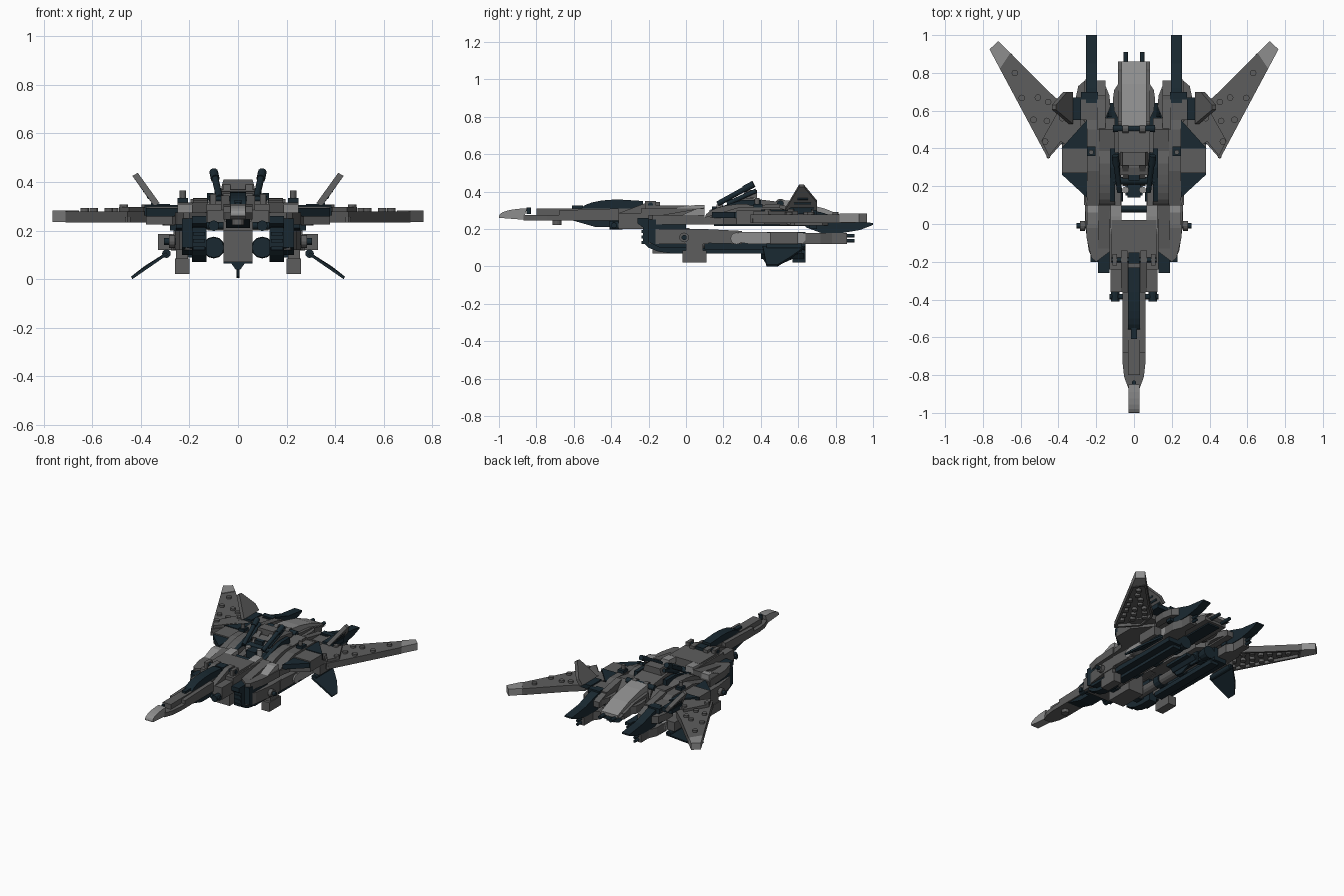
import bpy, bmesh
from math import sin, cos, pi
from mathutils import Vector


def material(name, c):
    m = bpy.data.materials.new(name)
    m.diffuse_color = (*c, 1)
    return m


GREY = material("dark_grey", (0.11, 0.11, 0.11))
LIGHT = material("light_grey", (0.27, 0.27, 0.27))
NAVY = material("navy_black", (0.01, 0.022, 0.031))


def finish(name, bm, mat, mirror):
    bmesh.ops.recalc_face_normals(bm, faces=bm.faces)
    me = bpy.data.meshes.new(name)
    bm.to_mesh(me)
    bm.free()
    me.materials.append(mat)
    ob = bpy.data.objects.new(name, me)
    bpy.context.collection.objects.link(ob)
    if mirror:
        ob.modifiers.new("mirror", 'MIRROR')
    return ob


def slab(name, pts, off, mat=GREY, mirror=True):
    bm = bmesh.new()
    f = bm.faces.new([bm.verts.new(p) for p in pts])
    ext = bmesh.ops.extrude_face_region(bm, geom=[f], use_keep_orig=True)
    bmesh.ops.translate(bm, vec=off, verts=[v for v in ext["geom"] if isinstance(v, bmesh.types.BMVert)])
    return finish(name, bm, mat, mirror)


def side(name, pts, x0, x1, mat=GREY, mirror=True):      # y,z profile
    return slab(name, [(x0, y, z) for y, z in pts], (x1 - x0, 0, 0), mat, mirror)


def plan(name, pts, z0, z1, mat=GREY, mirror=True):      # x,y profile
    return slab(name, [(x, y, z0) for x, y in pts], (0, 0, z1 - z0), mat, mirror)


def front(name, pts, y0, y1, mat=GREY, mirror=True):     # x,z profile
    return slab(name, [(x, y0, z) for x, z in pts], (0, y1 - y0, 0), mat, mirror)


def box(name, x0, x1, y0, y1, z0, z1, mat=GREY, mirror=True):
    return plan(name, [(x0, y0), (x1, y0), (x1, y1), (x0, y1)], z0, z1, mat, mirror)


def mid(name, w, y0, y1, z0, z1, mat=GREY):
    return box(name, -w, w, y0, y1, z0, z1, mat, False)


def rod(name, a, b, r, mat=NAVY, mirror=True, r2=None, n=12):
    a, b = Vector(a), Vector(b)
    bm = bmesh.new()
    bmesh.ops.create_cone(bm, cap_ends=True, segments=n, radius1=r, radius2=r if r2 is None else r2, depth=(b - a).length)
    q = Vector((0, 0, 1)).rotation_difference(b - a)
    for v in bm.verts:
        v.co = q @ v.co + (a + b) / 2
    return finish(name, bm, mat, mirror)


def arc(p, q, n=6):     # quarter ellipse, flat at p and steep at q
    return [(p[0] + (q[0] - p[0]) * sin(t), q[1] + (p[1] - q[1]) * cos(t)) for t in [i * pi / 2 / n for i in range(n + 1)]]


# Nose and cockpit
side("nose_tip", arc((-0.85, 0.31), (-1, 0.27)) + [(-1, 0.26), (-0.87, 0.25)], -0.03, 0.03, LIGHT, False)
plan("nose_body", [(-0.06, -0.36), (0.06, -0.36), (0.06, -0.74), (0.052, -0.81), (0.03, -0.87),
                   (-0.03, -0.87), (-0.052, -0.81), (-0.06, -0.74)], 0.245, 0.275, GREY, False)
side("nose_side", [(-0.36, 0.275), (-0.68, 0.275), (-0.68, 0.30), (-0.36, 0.31)], 0.032, 0.06)
mid("nose_spine", 0.032, -0.8, -0.2, 0.27, 0.31)
rod("nose_pin", (0, -0.84, 0.28), (0, -0.84, 0.315), 0.012, NAVY, False)
side("canopy", arc((-0.36, 0.358), (-0.56, 0.305)) + [(-0.23, 0.305), (-0.23, 0.35)], -0.032, 0.032, NAVY, False)
mid("canopy_latch", 0.015, -0.61, -0.55, 0.30, 0.325, NAVY)
rod("chin_turret", (0, -0.69, 0.255), (0, -0.69, 0.222), 0.025, GREY, False)
side("chin_plate", [(-0.62, 0.25), (-0.36, 0.25), (-0.36, 0.21), (-0.48, 0.21)], -0.05, 0.05, NAVY, False)

# Forward hull and guns
box("neck_side", 0.055, 0.125, -0.36, -0.2, 0.235, 0.285)
side("neck_slope", [(-0.36, 0.285), (-0.2, 0.345), (-0.14, 0.345), (-0.14, 0.285)], 0.035, 0.07)
box("neck_cheek", 0.07, 0.13, -0.24, 0.1, 0.23, 0.31)
rod("nose_gun", (0.1, -0.41, 0.22), (0.1, -0.34, 0.22), 0.022)
rod("nose_gun_mount", (0.06, -0.385, 0.22), (0.13, -0.385, 0.22), 0.015)
mid("hull_front", 0.125, -0.36, -0.1, 0.20, 0.24)
mid("hull_deck", 0.12, -0.2, 0.02, 0.23, 0.325)
mid("deck_hinge", 0.03, -0.21, -0.15, 0.31, 0.345, NAVY)
rod("deck_hinge_bar", (-0.12, -0.19, 0.33), (0.12, -0.19, 0.33), 0.013, NAVY, False)
box("deck_hinge_knuckle", 0.09, 0.115, -0.22, -0.16, 0.3, 0.35)

# Air intakes and shoulders
side("inner_intake", [(-0.26, 0.26), (-0.26, 0.23), (-0.23, 0.21), (-0.23, 0.13), (-0.2, 0.1), (-0.15, 0.08), (-0.08, 0.07),
                      (0.0, 0.07), (0.0, 0.26)], 0.13, 0.19, NAVY)
side("outer_intake", [(-0.2, 0.25), (-0.2, 0.13), (-0.14, 0.1), (0, 0.1), (0, 0.25)], 0.185, 0.23, NAVY)
for k in range(4):
    box("intake_rib", 0.135, 0.185, -0.237, -0.2, 0.12 + k * 0.03, 0.135 + k * 0.03, NAVY)
plan("shoulder_upper", [(0.12, -0.14), (0.2, -0.2), (0.225, -0.18), (0.25, -0.08), (0.26, 0.1), (0.12, 0.1)], 0.225, 0.275)
plan("shoulder_lower", [(0.16, -0.18), (0.215, -0.2), (0.24, -0.14), (0.26, 0.0), (0.26, 0.12), (0.16, 0.12)], 0.12, 0.2)
side("shoulder_light_slope", [(-0.03, 0.27), (0.0, 0.285), (0.06, 0.31), (0.1, 0.31), (0.1, 0.27)], 0.19, 0.25, LIGHT)
side("inner_light_slope", [(-0.1, 0.29), (-0.04, 0.315), (0.04, 0.327), (0.1, 0.33), (0.1, 0.29)], 0.065, 0.125, LIGHT)
side("shoulder_front_slope", [(-0.14, 0.27), (-0.13, 0.275), (0.1, 0.315), (0.1, 0.27)], 0.125, 0.19)
rod("side_axle", (0.22, -0.01, 0.155), (0.305, -0.01, 0.155), 0.014)
rod("side_axle_cap", (0.26, -0.01, 0.155), (0.285, -0.01, 0.155), 0.026, GREY)

# Landing blocks, belly and engines
box("landing_block", 0.2, 0.26, -0.02, 0.11, 0.02, 0.085)
box("landing_leg", 0.205, 0.255, 0.0, 0.09, 0.08, 0.14)
mid("belly_box", 0.06, -0.18, 0.02, 0.07, 0.205)
rod("belly_engine", (0.1, -0.1, 0.13), (0.1, 0.58, 0.13), 0.034, GREY)
for y in (-0.11, 0.12, 0.32, 0.52):
    rod("engine_band", (0.1, y, 0.13), (0.1, y + 0.05, 0.13), 0.042, NAVY)
rod("engine_nozzle", (0.1, 0.57, 0.13), (0.1, 0.64, 0.13), 0.034, NAVY, True, 0.045)
box("keel_rail", 0.13, 0.19, 0.05, 0.62, 0.07, 0.1, NAVY)
mid("belly_bar", 0.06, 0.4, 0.6, 0.065, 0.085, NAVY)
front("keel_wedge", [(-0.032, 0.07), (0.032, 0.07), (0.01, 0.04), (-0.01, 0.04)], 0.4, 0.63, NAVY, False)
side("keel_fin", [(0.4, 0.06), (0.43, 0.01), (0.49, 0.005), (0.57, 0.04), (0.57, 0.02), (0.64, 0.02), (0.64, 0.1), (0.6, 0.1)],
     -0.006, 0.006, NAVY, False)

# Lower side nacelles
box("nacelle_core", 0.14, 0.24, 0.1, 0.64, 0.09, 0.185, NAVY)
side("nacelle_front", [(0.1, 0.125), (0.3, 0.12), (0.3, 0.19), (0.1, 0.2)], 0.2, 0.265)
side("nacelle_panel", [(0.28, 0.13), (0.34, 0.12), (0.62, 0.12), (0.64, 0.14), (0.64, 0.18), (0.28, 0.185)], 0.2, 0.275, LIGHT)
rod("nacelle_disc", (0.2, 0.27, 0.15), (0.275, 0.27, 0.15), 0.032, LIGHT)
box("fin_mount", 0.25, 0.33, 0.45, 0.6, 0.12, 0.185)
rod("fin_hinge", (0.295, 0.43, 0.105), (0.295, 0.62, 0.105), 0.018)
plan("nacelle_tail", [(0.17, 0.6), (0.275, 0.6), (0.275, 0.72), (0.25, 0.78), (0.25, 0.86), (0.2, 0.86), (0.2, 0.76), (0.17, 0.72)],
     0.12, 0.18)
for z in (0.138, 0.164):
    rod("tail_clip", (0.225, 0.85, z), (0.225, 0.9, z), 0.01)
slab("lower_fin", [(0.29, 0.41, 0.1), (0.29, 0.64, 0.1), (0.38, 0.56, 0.043), (0.435, 0.49, 0.0), (0.435, 0.43, 0.0)],
     (0.006, 0, 0.01), NAVY)

# Main deck and wing roots
mid("deck_beam", 0.045, 0.15, 0.8, 0.215, 0.25, NAVY)
plan("main_deck", [(0.07, 0.08), (0.25, 0.08), (0.27, 0.2), (0.38, 0.27), (0.38, 0.42), (0.28, 0.54), (0.28, 0.7), (0.15, 0.7),
                   (0.15, 0.54), (0.1, 0.5), (0.1, 0.36), (0.07, 0.3)], 0.225, 0.262)
box("root_plate", 0.13, 0.38, 0.27, 0.41, 0.262, 0.3)
plan("root_front_corner", [(0.25, 0.14), (0.38, 0.26), (0.38, 0.285), (0.25, 0.285)], 0.258, 0.292, NAVY)
plan("root_rear_corner", [(0.25, 0.4), (0.385, 0.4), (0.25, 0.55)], 0.262, 0.305, NAVY)
side("inner_ridge", arc((0.32, 0.335), (0.1, 0.26)) + [(0.5, 0.335), (0.56, 0.26)], 0.1, 0.185)
side("outer_ridge", [(0.09, 0.26), (0.28, 0.315), (0.5, 0.315), (0.64, 0.26)], 0.185, 0.25)
side("dark_strip", [(0.12, 0.3), (0.3, 0.355), (0.4, 0.355), (0.4, 0.3)], 0.1, 0.128, NAVY)
box("deck_latch", 0.205, 0.25, 0.36, 0.41, 0.3, 0.335, NAVY)
rod("deck_post", (0.227, 0.38, 0.32), (0.227, 0.38, 0.365), 0.013, GREY)

# Rear fairings and tail booms
box("rear_block", 0.15, 0.28, 0.55, 0.68, 0.25, 0.3)
side("rear_slope", [(0.5, 0.33), (0.66, 0.3), (0.76, 0.26), (0.76, 0.22), (0.5, 0.22)], 0.15, 0.195)
plan("rear_inner_cheek", [(0.15, 0.56), (0.15, 0.73), (0.13, 0.68), (0.125, 0.62)], 0.23, 0.27)
plan("rear_cheek", [(0.26, 0.54), (0.305, 0.58), (0.31, 0.66), (0.295, 0.73), (0.26, 0.76)], 0.22, 0.27)
side("boom", [(0.64, 0.305), (0.72, 0.29), (0.85, 0.25), (1.0, 0.232), (1.0, 0.222),
              (0.93, 0.195), (0.84, 0.18), (0.72, 0.18), (0.64, 0.21)], 0.195, 0.255, NAVY)
box("boom_collar", 0.19, 0.28, 0.66, 0.7, 0.2, 0.305, NAVY)
mid("rear_spine_base", 0.085, 0.53, 0.82, 0.225, 0.265)
side("rear_spine", [(0.52, 0.26), (0.52, 0.355), (0.6, 0.345), (0.74, 0.31), (0.86, 0.262), (0.86, 0.24)], -0.065, 0.065, LIGHT, False)
side("rear_spine_side", [(0.54, 0.25), (0.54, 0.31), (0.7, 0.295), (0.86, 0.25)], 0.065, 0.085)
rod("rear_pin", (0.043, 0.83, 0.24), (0.043, 0.91, 0.24), 0.012)
plan("rear_inner_curve", [(0.085, 0.56), (0.105, 0.6), (0.112, 0.66), (0.105, 0.71), (0.085, 0.74)], 0.23, 0.285)

# Dorsal tower and raised cannons
side("tower", [(0.3, 0.26), (0.26, 0.36), (0.3, 0.37), (0.5, 0.345), (0.53, 0.26)], -0.085, 0.085, GREY, False)
front("tower_roof", [(-0.072, 0.365), (0.072, 0.365), (0.06, 0.41), (-0.06, 0.41)], 0.31, 0.38, GREY, False)
side("tower_front_slope", [(0.2, 0.3), (0.31, 0.39), (0.36, 0.39), (0.36, 0.3)], 0.03, 0.062)
mid("tower_face", 0.03, 0.23, 0.34, 0.29, 0.36, NAVY)
rod("tower_axle", (-0.11, 0.23, 0.315), (0.11, 0.23, 0.315), 0.02, NAVY, False)
mid("tower_clamp", 0.035, 0.14, 0.21, 0.25, 0.32, NAVY)
rod("tower_link", (-0.08, 0.08, 0.285), (0.08, 0.08, 0.285), 0.018, NAVY, False)
rod("tower_knob", (0.045, 0.18, 0.29), (0.045, 0.18, 0.33), 0.018, LIGHT)
rod("rear_axle", (-0.11, 0.505, 0.335), (0.11, 0.505, 0.335), 0.018, NAVY, False)
rod("rear_axle_knuckle", (0.03, 0.505, 0.335), (0.06, 0.505, 0.335), 0.027, GREY)
rod("cannon", (0.076, 0.17, 0.335), (0.1, 0.36, 0.44), 0.014)
rod("cannon_lower", (0.082, 0.22, 0.335), (0.09, 0.375, 0.405), 0.012)
rod("cannon_tip", (0.094, 0.31, 0.413), (0.1, 0.362, 0.441), 0.018)

# Swept wings: top plate, hollow underside rim, tubes and studs
plan("wing_hinge_block", [(0.28, 0.5), (0.36, 0.42), (0.43, 0.46), (0.36, 0.58), (0.28, 0.58)], 0.245, 0.295)
wing = [(0.455, 0.345), (0.71, 0.822), (0.655, 0.905), (0.45, 0.70), (0.36, 0.62), (0.335, 0.48)]
plan("wing_plate", wing, 0.254, 0.278)
plan("wing_tip", [(0.71, 0.822), (0.765, 0.925), (0.718, 0.968), (0.655, 0.905)], 0.235, 0.282, LIGHT)
plan("wing_root_plate", [(0.45, 0.36), (0.49, 0.44), (0.40, 0.6), (0.345, 0.49)], 0.276, 0.297)
for a, b in zip(wing, wing[1:] + wing[:1]):
    d = (Vector(b) - Vector(a)).normalized()
    n = Vector((-d.y, d.x)) * 0.014
    plan("wing_rim", [a, b, Vector(b) + n, Vector(a) + n], 0.233, 0.256)
for i in range(7):
    t = i / 7
    lead = Vector((0.475, 0.43)).lerp(Vector((0.69, 0.84)), t)
    trail = Vector((0.38, 0.56)).lerp(Vector((0.64, 0.86)), t)
    for j in range(3 if i < 3 else 2 if i < 5 else 1):
        p = lead.lerp(trail, j / (2 if i < 3 else 1.3) + (0.5 if i > 4 else 0.05) * (j == 0))
        rod("wing_tube", (p.x, p.y, 0.235), (p.x, p.y, 0.256), 0.018, GREY)
        if (i + j) % 2 == 0:
            rod("wing_stud", (p.x, p.y, 0.275), (p.x, p.y, 0.308 if i < 1 else 0.292), 0.017, GREY)

# Canted tail fins with hinge brackets
slab("tail_fin", [(0.345, 0.53, 0.30), (0.345, 0.70, 0.30), (0.375, 0.70, 0.34), (0.435, 0.63, 0.425), (0.435, 0.605, 0.425)],
     (-0.022, 0, 0.013), GREY)
for k in range(3):
    rod("tail_fin_rib", (0.35 + k * 0.017, 0.56 + k * 0.018, 0.312 + k * 0.026), (0.35 + k * 0.017, 0.685 - k * 0.016, 0.312 + k * 0.026), 0.008)
box("tail_fin_base", 0.28, 0.36, 0.55, 0.67, 0.28, 0.31, NAVY)
